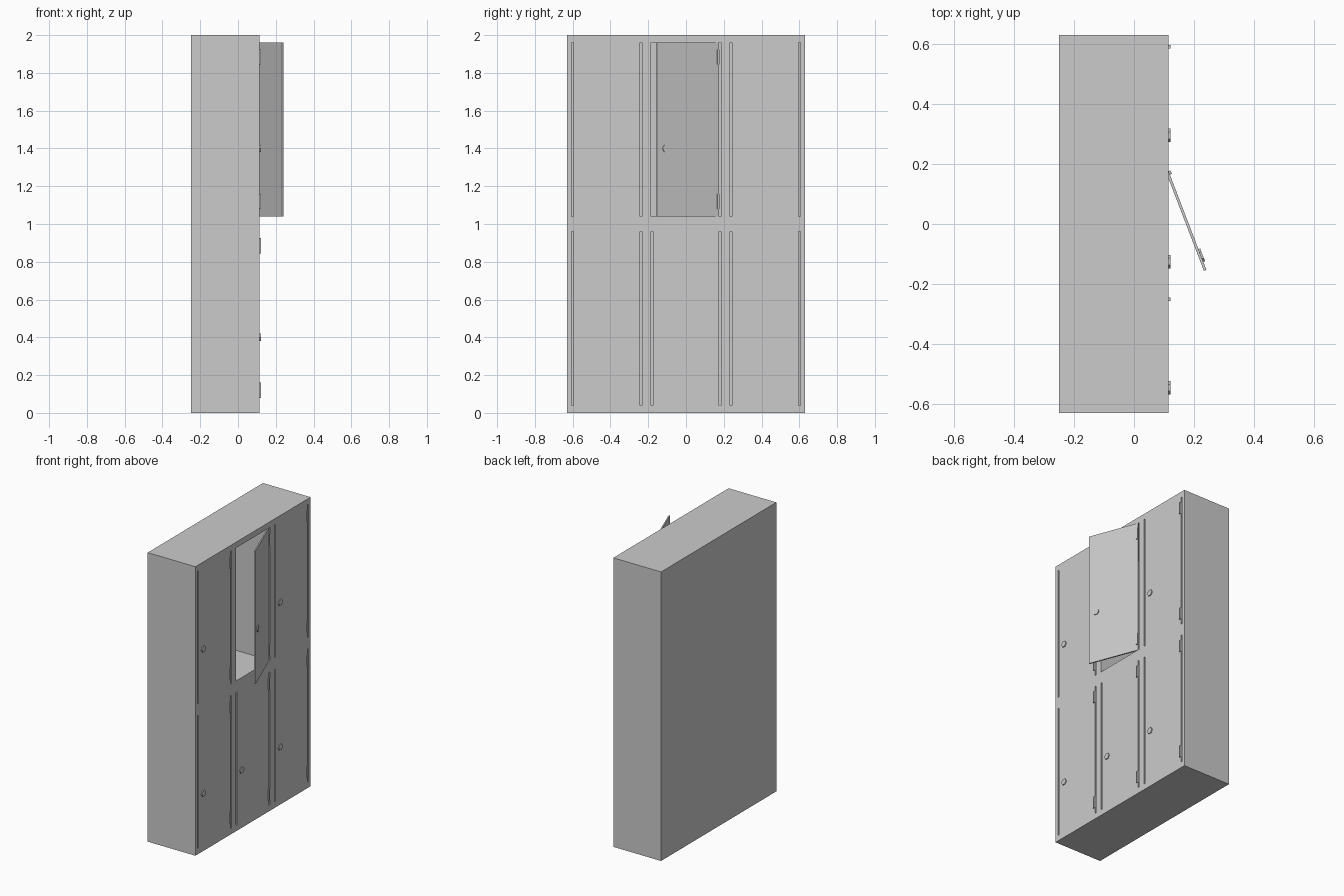
import bpy, bmesh, math
from mathutils import Matrix, Vector

if "Cube" in bpy.data.objects:
    bpy.data.objects.remove(bpy.data.objects["Cube"])

W, H = 0.42, 1.0              # one locker cell
X0, X1 = -0.25, 0.115         # back and front planes
DW, DZ0, DZ1 = 0.176, 0.04, 0.96   # door half width and height range
DT = 0.009                    # door thickness
OPEN = math.radians(21)


def add_object(name, bm):
    bmesh.ops.recalc_face_normals(bm, faces=bm.faces[:])
    me = bpy.data.meshes.new(name)
    bm.to_mesh(me)
    bm.free()
    ob = bpy.data.objects.new(name, me)
    bpy.context.collection.objects.link(ob)
    return ob


def box(bm, lo, hi):
    lo, hi = Vector(lo), Vector(hi)
    m = Matrix.Translation((lo + hi) / 2) @ Matrix.Diagonal((*(hi - lo), 1))
    bmesh.ops.create_cube(bm, size=1, matrix=m)


def make_cell(name, y, z):
    # hollow cabinet, open at the front
    bm = bmesh.new()
    box(bm, (X0, y - W / 2, z), (X1, y + W / 2, z + H))
    front = max(bm.faces, key=lambda f: f.calc_center_median().x)
    bmesh.ops.inset_region(bm, faces=[front], thickness=W / 2 - DW)
    for v in front.verts:
        v.co.z = z + (DZ0 if v.co.z < z + H / 2 else DZ1)
    r = bmesh.ops.extrude_face_region(bm, geom=[front])
    verts = [g for g in r["geom"] if isinstance(g, bmesh.types.BMVert)]
    bmesh.ops.translate(bm, verts=verts, vec=(X0 + 0.02 - X1, 0, 0))
    if front.is_valid:
        bmesh.ops.delete(bm, geom=[front], context='FACES_ONLY')
    add_object("cabinet_" + name, bm)


def make_door(name, y, z, angle):
    # parts are modelled with the hinge line as origin
    panel, hinges, knob = bmesh.new(), bmesh.new(), bmesh.new()
    box(panel, (-DT, -2 * DW, DZ0), (0, 0, DZ1))
    for hz in (0.12, 0.885):
        box(hinges, (-0.002, -0.012, hz - 0.04), (0.007, 0, hz + 0.04))
    # hexagonal knob with corners pointing sideways
    m = Matrix.Translation((0.0025, -0.301, 0.4)) @ Matrix.Rotation(math.pi / 2, 4, 'Y')
    bmesh.ops.create_cone(knob, cap_ends=True, segments=6, radius1=0.0225,
                          radius2=0.0225, depth=0.007, matrix=m)
    for part, bm in (("door", panel), ("hinges", hinges), ("knob", knob)):
        ob = add_object(part + "_" + name, bm)
        ob.location = (X1, y + DW, z)
        ob.rotation_euler.z = angle


# three columns by two rows, the upper middle door ajar
for row, rname in enumerate(("lower", "upper")):
    for col, cname in enumerate(("left", "middle", "right")):
        name = rname + "_" + cname
        y, z = (col - 1) * W, row * H
        make_cell(name, y, z)
        make_door(name, y, z, OPEN if name == "upper_middle" else 0)
